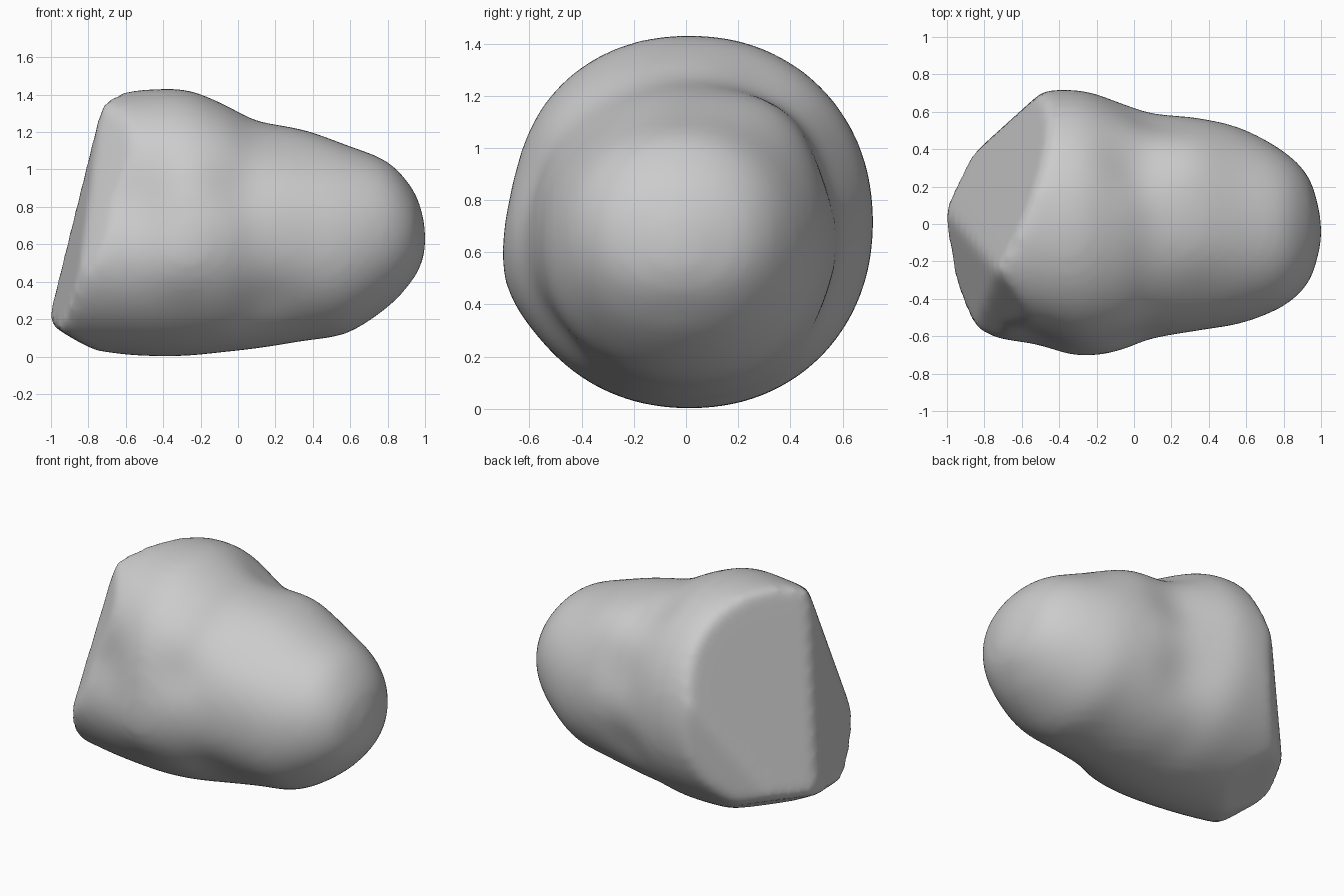
import bpy, bmesh, math
from mathutils import Vector

if "Cube" in bpy.data.objects:
    bpy.data.objects.remove(bpy.data.objects["Cube"])

# Cross-sections along the boulder: x, front y, back y, bottom z, top z
SECTIONS = [
    (-1.15, -0.58, 0.60, 0.05, 1.36),
    (-0.90, -0.61, 0.65, 0.03, 1.39),
    (-0.70, -0.66, 0.70, 0.015, 1.41),
    (-0.50, -0.68, 0.715, 0.00, 1.425),
    (-0.28, -0.70, 0.715, 0.00, 1.425),
    (-0.08, -0.68, 0.66, 0.02, 1.35),
    (0.10, -0.615, 0.615, 0.04, 1.26),
    (0.35, -0.57, 0.57, 0.08, 1.21),
    (0.58, -0.53, 0.51, 0.12, 1.13),
    (0.80, -0.44, 0.39, 0.26, 1.04),
    (0.93, -0.32, 0.26, 0.40, 0.90),
    (0.985, -0.17, 0.10, 0.50, 0.77),
    (1.005, -0.06, -0.03, 0.60, 0.64),
]

# Soft dents (negative) and bulges (positive): x, y, z, radius, amount
BUMPS = [
    (0.10, 0.57, 0.88, 0.20, -0.04),
    (0.05, 0.52, 0.45, 0.18, -0.05),
    (-0.05, -0.60, 0.90, 0.16, -0.04),
    (-0.30, -0.66, 0.50, 0.18, 0.03),
    (-0.62, -0.56, 0.86, 0.26, -0.12),
    (0.15, -0.50, 0.28, 0.18, -0.03),
    (-0.02, 0.30, 1.24, 0.15, -0.03),
    (0.30, 0.35, 1.12, 0.20, 0.03),
    (0.35, -0.35, 1.08, 0.20, -0.02),
]

# Broken faces of the big end: outward normal and distance from the origin
CUTS = [
    ((-0.875, 0.366, 0.32), 0.98),     # back left
    ((-0.965, -0.186, 0.186), 1.005),  # left
    ((-0.672, -0.672, 0.31), 1.08),    # front left
    ((-0.50, 0.00, -0.866), 0.36),     # underside
    ((-0.40, 0.30, -0.87), 0.265),     # back underside
    ((-0.67, 0.742, 0.00), 0.855),     # back corner
]
SIDES, STEPS, POWER = 48, 4, 2.1


def spline(a, b, c, d, t):
    return 0.5 * (2*b + (c - a)*t + (2*a - 5*b + 4*c - d)*t*t
                  + (3*b - a - 3*c + d)*t**3)


def rounded(v):
    return math.copysign(abs(v) ** (2 / POWER), v)


def ring(x, y0, y1, z0, z1):
    """One rounded cross-section, pushed in and out by the bumps."""
    centre = Vector((x, (y0 + y1) / 2, (z0 + z1) / 2))
    points = []
    for i in range(SIDES):
        a = 2 * math.pi * i / SIDES
        off = Vector((0, rounded(math.cos(a)) * (y1 - y0) / 2,
                      rounded(math.sin(a)) * (z1 - z0) / 2))
        p = centre + off
        push = sum(h * math.exp(-((p - Vector((bx, by, bz))).length / r) ** 2)
                   for bx, by, bz, r, h in BUMPS)
        points.append(p + off.normalized() * push)
    return points


# Boulder body: skin the smoothly interpolated sections
rows = []
last = len(SECTIONS) - 1
for i in range(last):
    keys = [SECTIONS[min(max(i + k, 0), last)] for k in (-1, 0, 1, 2)]
    rows += [[spline(*col, s / STEPS) for col in zip(*keys)] for s in range(STEPS)]
rows.append(SECTIONS[-1])

bm = bmesh.new()
rings = [[bm.verts.new(p) for p in ring(*row)] for row in rows]
for a, b in zip(rings, rings[1:]):
    for i in range(SIDES):
        j = (i + 1) % SIDES
        bm.faces.new((a[i], a[j], b[j], b[i]))
bm.faces.new(rings[0])
bm.faces.new(rings[-1])

# Broken end: slice off and cap each facet
for normal, dist in CUTS:
    n = Vector(normal).normalized()
    bmesh.ops.bisect_plane(bm, geom=bm.verts[:] + bm.edges[:] + bm.faces[:],
                           dist=1e-5, plane_co=n * dist, plane_no=n, clear_outer=True)
    bmesh.ops.holes_fill(bm, edges=[e for e in bm.edges if e.is_boundary], sides=0)
bmesh.ops.recalc_face_normals(bm, faces=bm.faces)
low = min(v.co.z for v in bm.verts)
for v in bm.verts:
    v.co.z -= low
for f in bm.faces:
    f.smooth = True

mesh = bpy.data.meshes.new("boulder")
bm.to_mesh(mesh)
bm.free()
stone = bpy.data.materials.new("stone grey")
stone.diffuse_color = (0.6, 0.6, 0.6, 1)
stone.use_nodes = True
stone.node_tree.nodes["Principled BSDF"].inputs["Base Color"].default_value = stone.diffuse_color
mesh.materials.append(stone)
boulder = bpy.data.objects.new("boulder", mesh)
bpy.context.collection.objects.link(boulder)

# Weathering: even mesh, then worn edges
remesh = boulder.modifiers.new("even mesh", 'REMESH')
remesh.mode = 'VOXEL'
remesh.voxel_size = 0.03
remesh.use_smooth_shade = True
worn = boulder.modifiers.new("worn edges", 'SMOOTH')
worn.factor = 0.5
worn.iterations = 16
